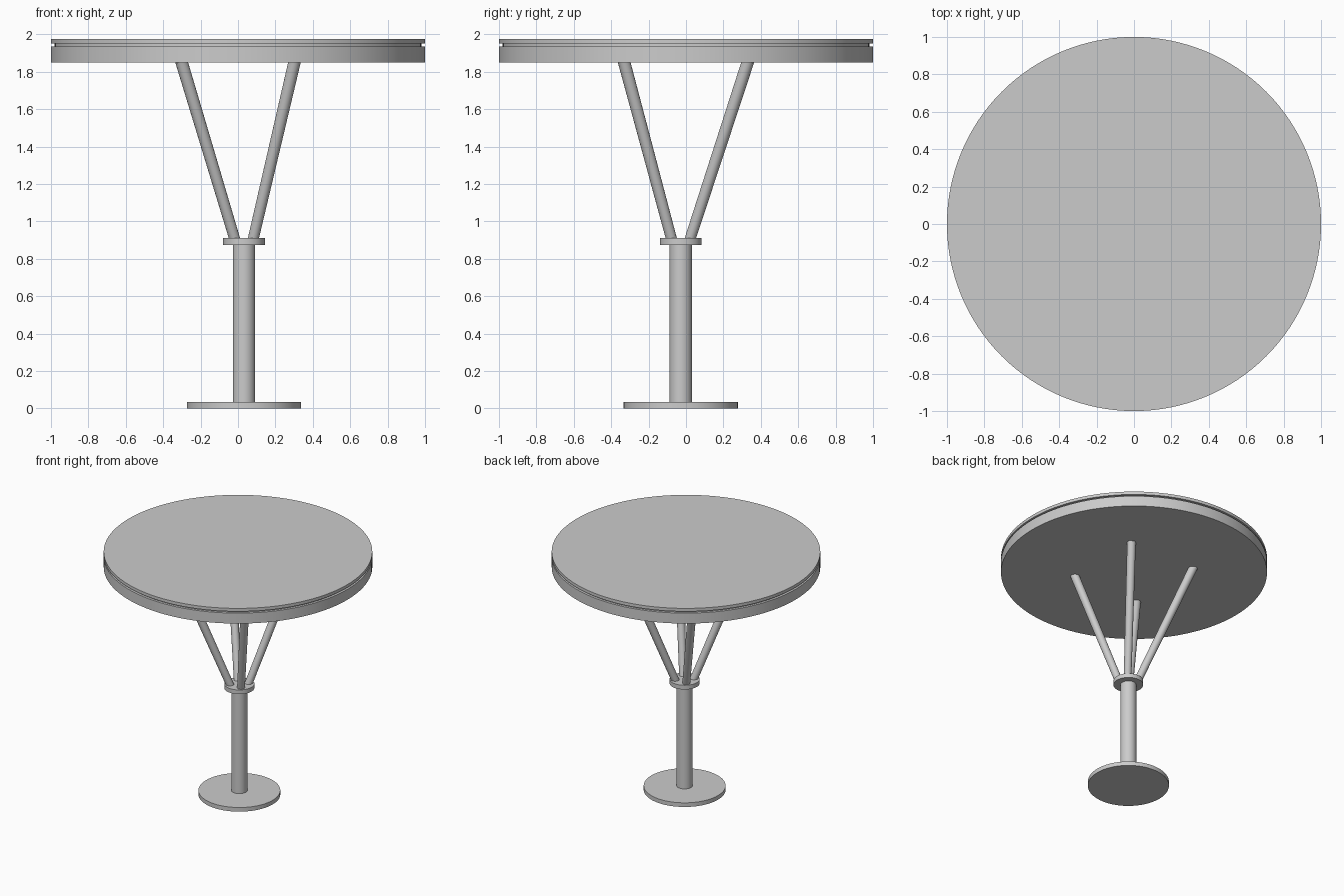
import bpy
from mathutils import Vector

cube = bpy.data.objects.get("Cube")
if cube:
    bpy.data.objects.remove(cube, do_unlink=True)

# Single grey material
GREY = (0.6, 0.6, 0.6, 1.0)
grey = bpy.data.materials.new("plain grey")
grey.use_nodes = True
grey.diffuse_color = GREY
grey.node_tree.nodes["Principled BSDF"].inputs["Base Color"].default_value = GREY


def rod(name, start, end, r_start, r_end=None, sides=64):
    """Round bar or disc running from start to end."""
    start, end = Vector(start), Vector(end)
    axis = end - start
    bpy.ops.mesh.primitive_cone_add(
        vertices=sides, radius1=r_start, radius2=r_end or r_start,
        depth=axis.length, location=(start + end) / 2,
        rotation=axis.to_track_quat("Z", "Y").to_euler())
    obj = bpy.context.object
    obj.name = name
    obj.data.materials.append(grey)
    bpy.ops.object.shade_smooth_by_angle()
    return obj


def disc(name, x, y, z0, z1, radius, sides=64):
    return rod(name, (x, y, z0), (x, y, z1), radius, sides=sides)


# Pedestal, slightly off the centre of the top
PX, PY = 0.032, -0.028
disc("foot_plate", PX, PY, 0, 0.034, 0.305)
disc("post", PX, PY, 0.03, 0.88, 0.06, 48)
disc("collar", PX, PY, 0.875, 0.91, 0.112)

# Four struts spreading from the collar to the top
for side, sx in (("left", 1), ("right", -1)):
    for end, sy in (("front", -1), ("back", 1)):
        rod(f"{end}_{side}_strut",
            (PX + sx * 0.048, PY + sy * 0.048, 0.9),
            (sx * 0.304, sy * 0.333, 1.86), 0.029, 0.033, 32)

# Round top: thick lower slab, recessed spacer, thin upper sheet
disc("lower_top", 0, 0, 1.85, 1.936, 1.0, 128)
disc("top_spacer", 0, 0, 1.93, 1.955, 0.98, 128)
disc("upper_top", 0, 0, 1.95, 1.975, 1.0, 128)
